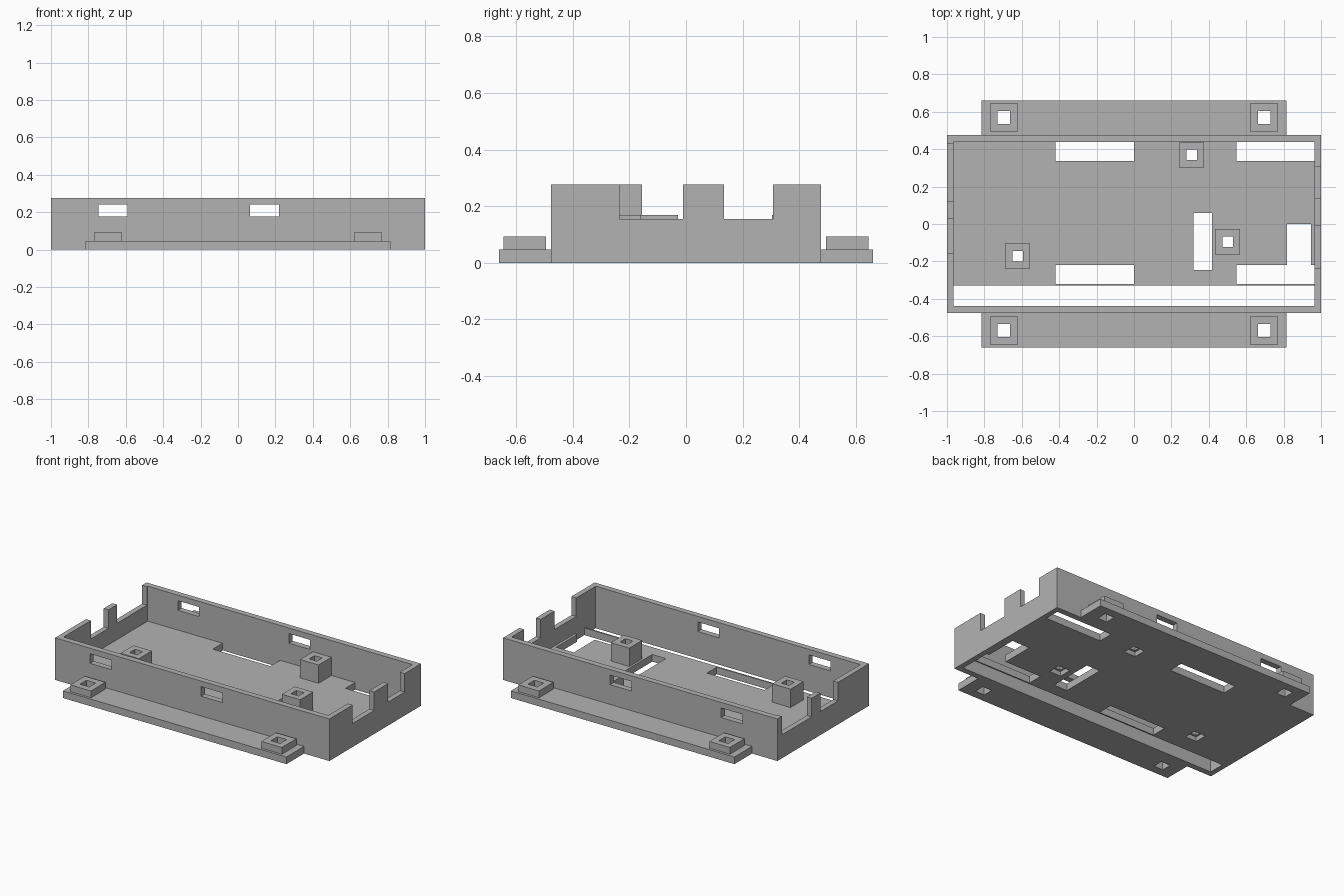
import bpy
import bmesh

cube = bpy.data.objects.get("Cube")
if cube:
    bpy.data.objects.remove(cube, do_unlink=True)

grey = bpy.data.materials.new("matte grey")
grey.use_nodes = True
grey.diffuse_color = (0.45, 0.45, 0.45, 1)
grey.node_tree.nodes["Principled BSDF"].inputs["Base Color"].default_value = grey.diffuse_color

FLOOR, TOP = 0.047, 0.277        # floor thickness and wall height
OUT_Y, IN_X, IN_Y = 0.477, 0.965, 0.438
NOTCH = 0.155                    # bottom of the notches in the end walls


def box(name, x0, x1, y0, y1, z0, z1):
    """Axis-aligned box given by its limits."""
    bm = bmesh.new()
    bmesh.ops.create_cube(bm, size=1)
    for v in bm.verts:
        v.co = (x1 if v.co.x > 0 else x0,
                y1 if v.co.y > 0 else y0,
                z1 if v.co.z > 0 else z0)
    mesh = bpy.data.meshes.new(name)
    bm.to_mesh(mesh)
    bm.free()
    mesh.materials.append(grey)
    obj = bpy.data.objects.new(name, mesh)
    bpy.context.collection.objects.link(obj)
    return obj


def square(name, x, y, half, z0, z1):
    return box(name, x - half, x + half, y - half, y + half, z0, z1)


def cut(obj, cutters):
    """Subtract the cutters one after another, then discard them."""
    for c in cutters:
        c.hide_render = True
        mod = obj.modifiers.new("cut", 'BOOLEAN')
        mod.operation = 'DIFFERENCE'
        mod.solver = 'EXACT'
        mod.object = c
    graph = bpy.context.evaluated_depsgraph_get()
    mesh = bpy.data.meshes.new_from_object(obj.evaluated_get(graph))
    obj.modifiers.clear()
    obj.data = mesh
    for c in cutters:
        bpy.data.objects.remove(c, do_unlink=True)


# Open tray: cavity first
tray = box("tray", -1, 1, -OUT_Y, OUT_Y, 0, TOP)
cutters = [box("cavity", -IN_X, IN_X, -IN_Y, IN_Y, FLOOR, 1)]

# Floor openings: x0, x1, y0, y1
openings = [
    (-0.42, 0, 0.337, IN_Y), (0.547, IN_X, 0.337, IN_Y),
    (-0.42, 0, -0.32, -0.218), (0.547, IN_X, -0.32, -0.218),
    (-IN_X, IN_X, -IN_Y, -0.33),
    (0.318, 0.418, -0.245, 0.06),
    (0.818, 0.947, -0.27, 0),
]
cutters += [box("opening", *o, -0.1, 0.1) for o in openings]

# Windows through both long walls
cutters += [box("window", x, x + 0.155, -1, 1, 0.177, 0.24) for x in (-0.745, 0.065)]

# Notches in the two end walls
for side, spans in ((1, ((-0.235, -0.01), (0.135, 0.307))),
                    (-1, ((-0.155, 0.03), (0.12, 0.43)))):
    x0, x1 = sorted((side * 0.9, side * 1.1))
    cutters += [box("notch", x0, x1, a, b, NOTCH, 1) for a, b in spans]

# Screw holes in the floor, wider underneath
standoffs = [(0.308, 0.37), (0.5, -0.095), (-0.622, -0.172)]
for x, y in standoffs:
    cutters.append(square("screw_hole", x, y, 0.028, -0.1, 0.1))
    cutters.append(square("screw_recess", x, y, 0.042, -0.1, 0.03))
cut(tray, cutters)

# Tall standoffs inside the tray
for i, (x, y) in enumerate(standoffs, 1):
    post = square(f"standoff_{i}", x, y, 0.067, FLOOR, 0.168)
    cut(post, [square("screw_hole", x, y, 0.028, -1, 1)])

# Mounting flanges with raised, pierced pads
for name, s in (("front", -1), ("back", 1)):
    y0, y1 = sorted((s * OUT_Y, s * 0.66))
    flange = box(name + "_flange", -0.815, 0.815, y0, y1, 0, FLOOR)
    y = s * 0.569
    cut(flange, [square("hole", x, y, 0.034, -1, 1) for x in (-0.696, 0.696)])
    for side, x in (("right", -0.696), ("left", 0.696)):
        pad = square(f"{name}_{side}_pad", x, y, 0.075, FLOOR, 0.092)
        cut(pad, [square("hole", x, y, 0.034, -1, 1)])
